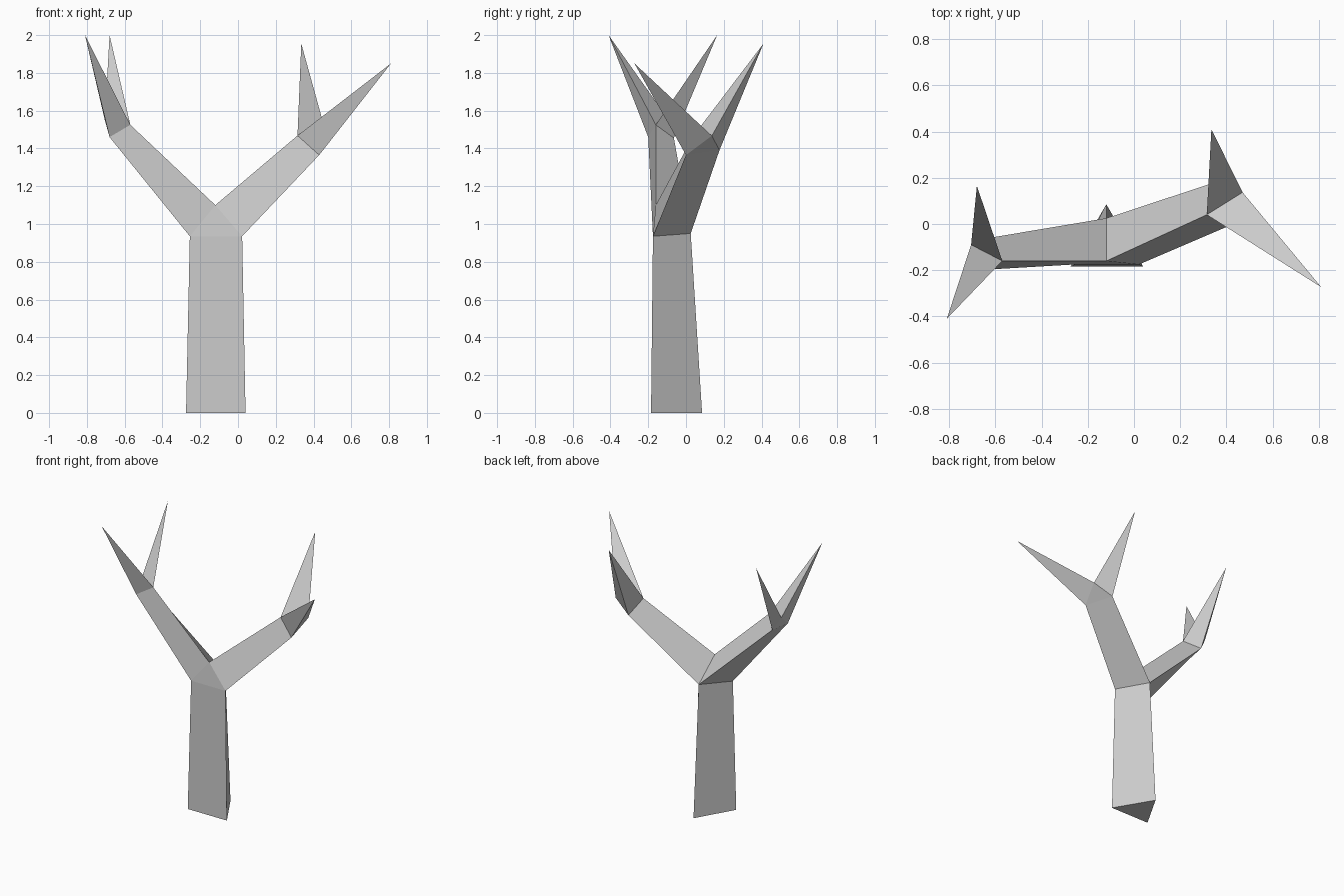
import bpy, bmesh

if "Cube" in bpy.data.objects:
    bpy.data.objects.remove(bpy.data.objects["Cube"])

bm = bmesh.new()


def ring(*points):
    return [bm.verts.new(p) for p in points]


def limb(start, end):
    """Three-sided limb joining two triangular sections."""
    for i in range(3):
        j = (i + 1) % 3
        bm.faces.new((start[i], start[j], end[j], end[i]))


def spike(base, tip):
    """Pointed twig on a triangular section."""
    t = bm.verts.new(tip)
    for i in range(3):
        bm.faces.new((base[i], base[(i + 1) % 3], t))


def fork(section, crotch):
    """Split section (a, b, shared) at a crotch point into two sections."""
    a, b, s = section
    c = bm.verts.new(crotch)
    bm.faces.new((a, b, c))
    return (a, c, s), (b, c, s)


# trunk
foot = ring((-0.275, -0.185, 0), (0.04, -0.185, 0), (-0.12, 0.085, 0))
bm.faces.new(foot)
top = ring((-0.255, -0.175, 0.935), (0.022, -0.175, 0.935), (-0.12, 0.025, 0.95))
limb(foot, top)
left, right = fork(top, (-0.12, -0.16, 1.1))

# left branch and its two twigs
l_front, l_top, l_back = ring((-0.68, -0.20, 1.46), (-0.57, -0.16, 1.525), (-0.65, -0.064, 1.455))
limb(left, (l_front, l_top, l_back))
twig_a, twig_b = fork((l_front, l_back, l_top), (-0.705, -0.09, 1.55))
spike(twig_a, (-0.81, -0.41, 2.0))
spike(twig_b, (-0.68, 0.165, 2.0))

# right branch and its two twigs
r_front, r_top, r_back = ring((0.43, 0.0, 1.365), (0.315, 0.04, 1.468), (0.34, 0.177, 1.39))
limb(right, (r_front, r_top, r_back))
twig_a, twig_b = fork((r_front, r_back, r_top), (0.47, 0.137, 1.467))
spike(twig_a, (0.81, -0.273, 1.85))
spike(twig_b, (0.335, 0.41, 1.955))

bmesh.ops.recalc_face_normals(bm, faces=bm.faces)
mesh = bpy.data.meshes.new("bare_tree")
bm.to_mesh(mesh)
bm.free()
bpy.context.collection.objects.link(bpy.data.objects.new("bare_tree", mesh))
